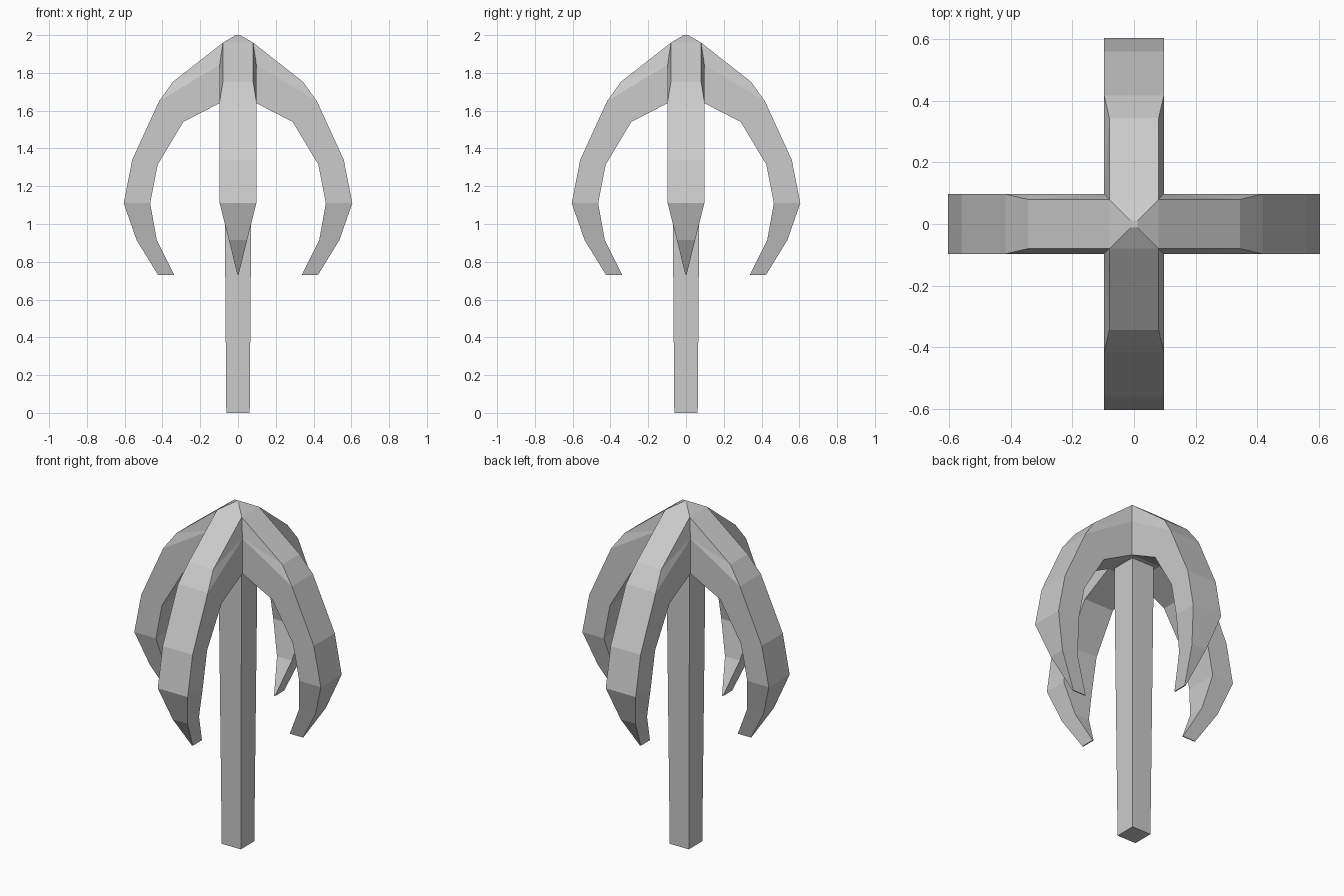
import bpy, bmesh
from mathutils import Matrix
from math import pi

if "Cube" in bpy.data.objects:
    bpy.data.objects.remove(bpy.data.objects["Cube"])

W = 0.097  # arm half width

# Arm stations: outer radius, outer z, inner radius, inner z, half width
STATIONS = [
    (0.418, 1.65, 0.29, 1.54, W),
    (0.56, 1.34, 0.425, 1.315, W),
    (0.605, 1.11, 0.465, 1.11, W),
    (0.537, 0.915, 0.43, 0.915, 0.048),
    (0.423, 0.73, 0.338, 0.73, 0.003),
]


def finish(bm, name):
    bmesh.ops.remove_doubles(bm, verts=bm.verts, dist=0.0005)
    bmesh.ops.recalc_face_normals(bm, faces=bm.faces)
    mesh = bpy.data.meshes.new(name)
    bm.to_mesh(mesh)
    bm.free()
    obj = bpy.data.objects.new(name, mesh)
    bpy.context.collection.objects.link(obj)
    return obj


def add_arm(bm, turn):
    def face(*pts):
        bm.faces.new([bm.verts.new(turn @ Matrix.Translation(p).translation) for p in pts])

    def strip(a, b):  # quad between two mirrored edges given as (r, half width, z)
        face((a[0], a[1], a[2]), (a[0], -a[1], a[2]),
             (b[0], -b[1], b[2]), (b[0], b[1], b[2]))

    outer = [(0.012, 0.012, 2.0), (0.08, 0.08, 1.96), (0.344, 0.08, 1.753)]
    outer += [(s[0], s[4], s[1]) for s in STATIONS]
    inner = [(W, W, 1.64)] + [(s[2], s[4], s[3]) for s in STATIONS]
    # Outer and inner ribbons, claw tip
    for line in (outer, inner):
        for a, b in zip(line, line[1:]):
            strip(a, b)
    strip(outer[-1], inner[-1])
    # Sides, with the shoulder chamfer near the hub
    for s in (1, -1):
        def m(p):
            return (p[0], p[1] * s, p[2])
        mid = (W, W, 1.845)
        face(m(outer[1]), m(outer[2]), m(mid))
        face(m(outer[2]), m(outer[3]), m(mid))
        face(m(mid), m(outer[3]), m(inner[1]), m(inner[0]))
        for i in range(len(STATIONS) - 1):
            face(m(outer[i + 3]), m(outer[i + 4]), m(inner[i + 2]), m(inner[i + 1]))


# Four claw arms joined at a hub
bm = bmesh.new()
for k in range(4):
    add_arm(bm, Matrix.Rotation(k * pi / 2, 4, 'Z'))
for h, z in ((0.012, 2.0), (W, 1.64)):
    bm.faces.new([bm.verts.new((x * h, y * h, z))
                  for x, y in ((-1, -1), (1, -1), (1, 1), (-1, 1))])
finish(bm, "claw_arms")

# Slightly tapered square shaft
bm = bmesh.new()
bmesh.ops.create_cube(bm, size=2)
for v in bm.verts:
    h, z = (0.075, 1.7) if v.co.z > 0 else (0.062, 0.0)
    v.co = (v.co.x * h, v.co.y * h, z)
finish(bm, "shaft")
